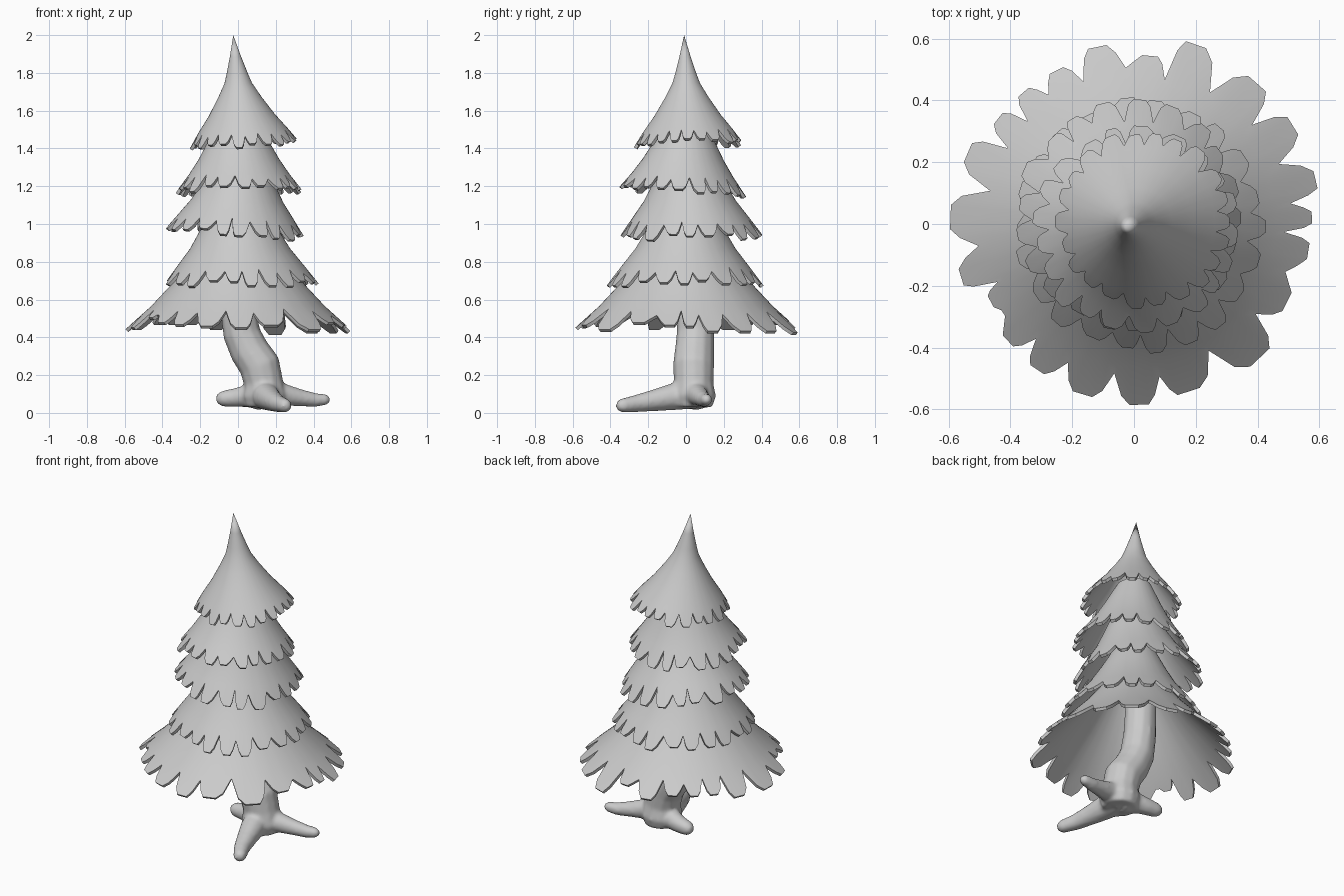
import bpy, bmesh, math, random
from mathutils import Vector

if "Cube" in bpy.data.objects:
    bpy.data.objects.remove(bpy.data.objects["Cube"])

random.seed(4)


def make_object(name, bm):
    mesh = bpy.data.meshes.new(name)
    bm.to_mesh(mesh)
    bm.free()
    ob = bpy.data.objects.new(name, mesh)
    bpy.context.collection.objects.link(ob)
    bpy.ops.object.select_all(action='DESELECT')
    ob.select_set(True)
    bpy.context.view_layer.objects.active = ob
    return ob


def even_lobes(n):
    # irregular ring of (angle in degrees, relative length)
    return [(360 * (k + random.uniform(-.22, .22)) / n, random.uniform(.75, 1.1)) for k in range(n)]


def tier(name, profile, lobes, top, bottom, tilt=(0, 0)):
    """Hanging skirt: profile of (radius, z), last segment is cut into lobes."""
    lobes = sorted(lobes)
    cols = []
    n = len(lobes)
    for k, (a, f) in enumerate(lobes):
        prev = lobes[k - 1][0] - (360 if k == 0 else 0)
        nxt = lobes[(k + 1) % n][0] + (360 if k == n - 1 else 0)
        left, right = (a - prev) / 2, (nxt - a) / 2
        cols += [(a - left, random.uniform(.08, .38)), (a - .66 * left, f * .75),
                 (a - .36 * left, f * .97), (a + .36 * right, f * .97),
                 (a + .66 * right, f * .75)]
    z0, z1 = profile[0][1], profile[-1][1]
    bm = bmesh.new()
    grid = []
    for a, f in cols:
        col = []
        ca, sa = math.cos(math.radians(a)), math.sin(math.radians(a))
        for i, (r, z) in enumerate(profile):
            if i == len(profile) - 1:
                pr, pz = profile[i - 1]
                r, z = pr + (r - pr) * f, pz + (z - pz) * f
            t = (z0 - z) / (z0 - z1)
            x = top[0] + (bottom[0] - top[0]) * t + r * ca
            y = top[1] + (bottom[1] - top[1]) * t + r * sa
            col.append(bm.verts.new((x, y, z + (tilt[0] * x + tilt[1] * y) * t)))
        grid.append(col)
    for j, a in enumerate(grid):
        b = grid[(j + 1) % len(grid)]
        for i in range(len(profile) - 1):
            bm.faces.new((a[i], a[i + 1], b[i + 1], b[i]))
    bmesh.ops.remove_doubles(bm, verts=bm.verts, dist=1e-5)
    ob = make_object(name, bm)
    m = ob.modifiers.new("thickness", 'SOLIDIFY')
    m.thickness, m.offset = .018, -1
    bpy.ops.object.modifier_apply(modifier=m.name)
    bpy.ops.object.shade_smooth_by_angle(angle=math.radians(40))


def tube(bm, path, sides=12):
    """Closed tube through (x, y, z, radius) points."""
    pts = [Vector(p[:3]) for p in path]
    rings = []
    for i, p in enumerate(pts):
        d = (pts[min(i + 1, len(pts) - 1)] - pts[max(i - 1, 0)]).normalized()
        ref = Vector((0, 1, 0)) if abs(d.z) > .7 else Vector((0, 0, 1))
        u = d.cross(ref).normalized()
        v = d.cross(u)
        rings.append([bm.verts.new(p + path[i][3] * (math.cos(t) * u + math.sin(t) * v))
                      for t in (2 * math.pi * k / sides for k in range(sides))])
    faces = [bm.faces.new(rings[0]), bm.faces.new(rings[-1])]
    for a, b in zip(rings, rings[1:]):
        for k in range(sides):
            m = (k + 1) % sides
            faces.append(bm.faces.new((a[k], a[m], b[m], b[k])))
    bmesh.ops.recalc_face_normals(bm, faces=faces)


# Foliage tiers, top to bottom
tier("top_tier", [(0, 2.0), (.03, 1.885), (.055, 1.80), (.073, 1.745), (.115, 1.67), (.175, 1.575),
                  (.235, 1.495), (.29, 1.415)], even_lobes(22), (-.025, -.01), (.035, .015), (.06, .03))
tier("second_tier", [(.10, 1.56), (.165, 1.43), (.215, 1.34), (.268, 1.26), (.34, 1.165)],
     even_lobes(21), (0, 0), (.01, -.025), (0, -.05))
tier("third_tier", [(.12, 1.36), (.195, 1.21), (.245, 1.12), (.30, 1.045), (.372, .945)],
     even_lobes(21), (.01, .01), (-.012, .03), (-.08, 0))
tier("fourth_tier", [(.12, 1.13), (.20, .98), (.265, .87), (.335, .78), (.415, .675)],
     even_lobes(22), (0, 0), (.02, -.005))
bottom_lobes = [(13, .61), (32, .61), (48, .61), (72, .62), (84, .55), (102, .59), (117, .56),
                (130, .56), (142, .56), (156, .59), (178, .60), (198, .59), (208, .53), (223, .56),
                (236, .57), (253, .58), (272, .59), (287, .575), (314, .60), (333, .56),
                (352, .575), (362, .58)]
tier("bottom_tier", [(.13, .96), (.22, .84), (.32, .715), (.39, .64), (.46, .565), (.61, .43)],
     [(a % 360, (r - .46) / .15) for a, r in bottom_lobes], (0, 0), (0, 0))

# Bent trunk with three spreading roots, blended together
bm = bmesh.new()
tube(bm, [(-.01, .05, .76, .09), (0, .05, .55, .095), (.02, .05, .42, .10), (.06, .045, .33, .105),
          (.115, .04, .25, .11), (.135, .04, .16, .105), (.14, .04, .09, .12), (.14, .04, .03, .10)])
tube(bm, [(.14, .03, .10, .08), (.15, -.07, .085, .072), (.18, -.17, .066, .058),
          (.21, -.26, .05, .047), (.25, -.34, .038, .038), (.262, -.365, .036, .022)])
tube(bm, [(.16, .05, .10, .08), (.25, .06, .095, .058), (.33, .08, .08, .046),
          (.41, .10, .068, .037), (.465, .11, .07, .03), (.488, .11, .07, .015)])
tube(bm, [(.12, .05, .09, .08), (.05, .07, .09, .06), (-.02, .09, .08, .05),
          (-.085, .10, .075, .042), (-.115, .105, .075, .022)])
trunk = make_object("trunk_and_roots", bm)
m = trunk.modifiers.new("blend", 'REMESH')
m.mode, m.voxel_size, m.use_smooth_shade = 'VOXEL', .012, True
s = trunk.modifiers.new("soften", 'SMOOTH')
s.factor, s.iterations = .5, 5
